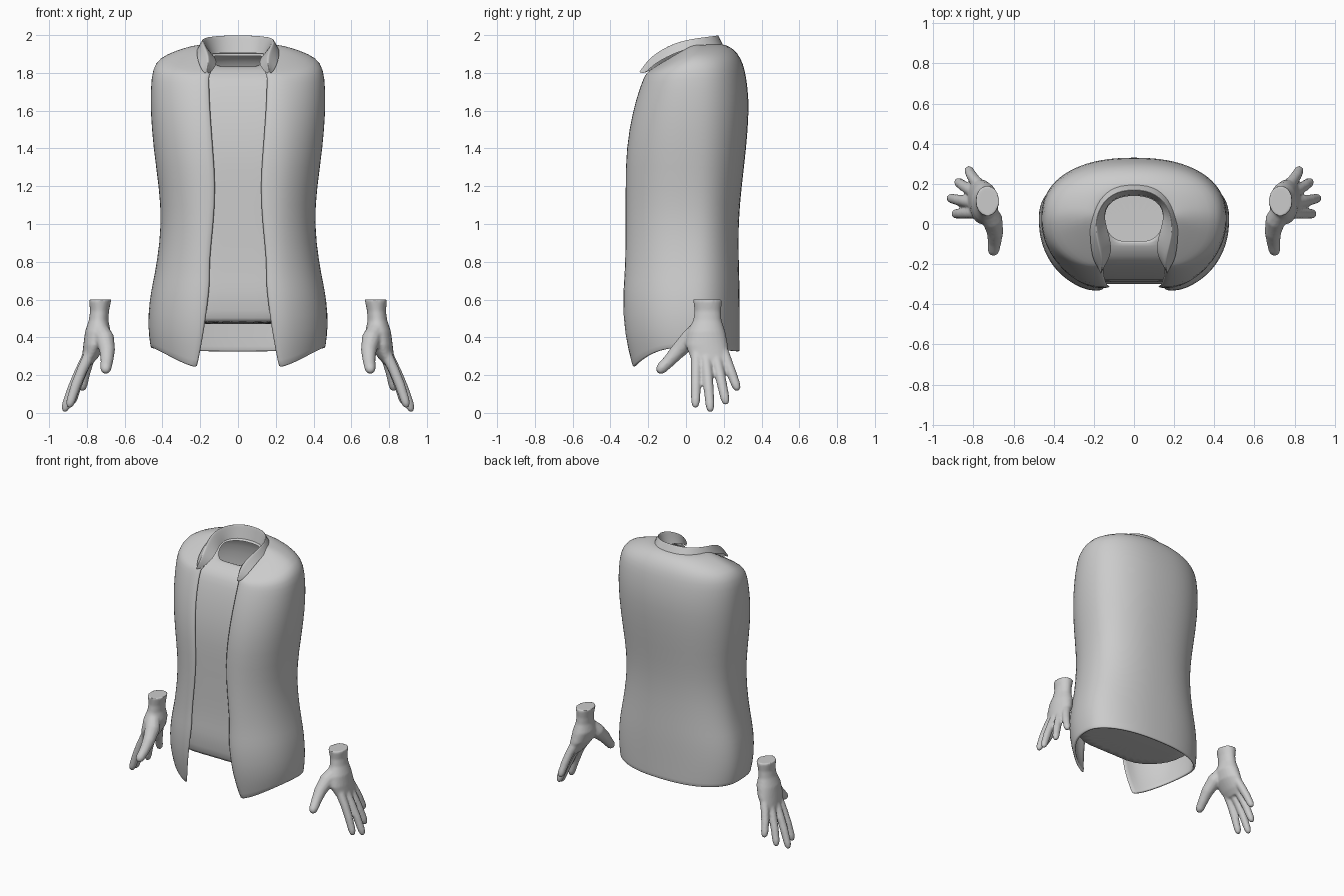
import bpy, bmesh, math
from mathutils import Vector

if "Cube" in bpy.data.objects:
    bpy.data.objects.remove(bpy.data.objects["Cube"])

grey = bpy.data.materials.new("plain_grey")
grey.diffuse_color = (0.6, 0.6, 0.6, 1)
grey.use_nodes = True
grey.node_tree.nodes["Principled BSDF"].inputs["Base Color"].default_value = grey.diffuse_color
YC = 0.03  # depth of the widest line of the torso


def make(name, bm, levels=1):
    me = bpy.data.meshes.new(name)
    bm.to_mesh(me)
    bm.free()
    me.materials.append(grey)
    for p in me.polygons:
        p.use_smooth = True
    ob = bpy.data.objects.new(name, me)
    bpy.context.collection.objects.link(ob)
    if levels:
        sub = ob.modifiers.new("smooth", 'SUBSURF')
        sub.levels = sub.render_levels = levels
    return ob


def loft(bm, rows, closed=False, cap=False):
    vs = [[bm.verts.new(p) for p in row] for row in rows]
    n = len(rows[0])
    for a, b in zip(vs, vs[1:]):
        for c in range(n if closed else n - 1):
            d = (c + 1) % n
            bm.faces.new((a[c], b[c], b[d], a[d]))
    if cap:
        bm.faces.new(vs[0])
        bm.faces.new(vs[-1][::-1])
    return vs


def section(w, back, front, edge, zb, zs, zf, power=1.0, half=18, n=2.3):
    """Rounded torso section, running from one front edge round the back to the other."""
    end = math.pi - math.asin((edge / w) ** (n / 2)) if edge else math.pi
    pts = []
    for i in range(-half, half + (1 if edge else 0)):
        t = end * i / half
        s, c = math.sin(t), math.cos(t)
        x = math.copysign(w * abs(s) ** (2 / n), s) if abs(s) > 1e-6 else 0
        k = abs(c) ** (2 / n)
        if c > 0:
            y, z = YC + (back - YC) * k, zs + (zb - zs) * k
        else:
            k = min(k * 1.1, 1)
            y, z = YC + (front - YC) * k, zs + (zf - zs) * k ** power
        pts.append((x, y, z))
    return pts


# Torso profile: height, half width, back, front, opening half width
body = [(0.6, .47, .285, -.335, .155), (0.7, .45, .283, -.328, .145),
        (0.8, .43, .28, -.322, .15), (1.0, .405, .277, -.32, .127),
        (1.2, .42, .295, -.32, .115), (1.4, .45, .32, -.318, .13),
        (1.6, .465, .335, -.282, .145), (1.72, .463, .328, -.245, .15)]

# Open jacket with pointed front hem and rounded shoulders
rows = [section(.463, .285, -.285, .22, .325, .345, .235, 3),
        section(.465, .285, -.29, .215, .335, .355, .25, 3),
        section(.48, .285, -.33, .18, .45, .46, .42, 2)]
rows += [section(w, b, f, e, z, z, z) for z, w, b, f, e in body]
rows += [section(.455, .312, -.225, .15, 1.82, 1.82, 1.77),
         section(.42, .29, -.215, .15, 1.88, 1.88, 1.79),
         section(.33, .255, -.21, .145, 1.925, 1.918, 1.80),
         section(.24, .21, -.20, .14, 1.95, 1.945, 1.81),
         section(.18, .165, -.19, .135, 1.955, 1.95, 1.82)]
bm = bmesh.new()
loft(bm, rows)
jacket = make("jacket", bm, 0)
sol = jacket.modifiers.new("cloth", 'SOLIDIFY')
sol.thickness, sol.offset = 0.018, -1
sub = jacket.modifiers.new("smooth", 'SUBSURF')
sub.levels = sub.render_levels = 1

# Shirt inside the jacket, with an open neck
rows = [section(.43, .25, -.285, 0, .47, .47, z) for z in (.478, .484)]
rows += [section(w - .035, b - .03, f + .033, 0, z, z, z) for z, w, b, f, e in body]
rows += [section(.39, .275, -.185, 0, 1.83, 1.83, 1.78),
         section(.28, .22, -.13, 0, 1.89, 1.885, 1.82),
         section(.155, .15, -.09, 0, 1.91, 1.905, 1.838),
         section(.145, .14, -.085, 0, 1.89, 1.885, 1.825)]
bm = bmesh.new()
vs = loft(bm, rows, closed=True)
bm.faces.new(vs[0])
make("shirt", bm)

# Folded collar: inner edge, fold and outer edge from the tip to the centre back
cols = [((.150, -.215, 1.795), (.165, -.250, 1.805), (.180, -.215, 1.795)),
        ((.105, -.140, 1.850), (.150, -.190, 1.895), (.210, -.170, 1.850)),
        ((.125, -.050, 1.890), (.192, -.060, 1.968), (.222, -.040, 1.915)),
        ((.160, .060, 1.900), (.188, .060, 1.990), (.212, .060, 1.940)),
        ((.100, .135, 1.905), (.115, .155, 2.002), (.135, .185, 1.945)),
        ((0, .150, 1.905), (0, .175, 2.006), (0, .200, 1.950))]
cols += [tuple((-x, y, z) for x, y, z in col) for col in cols[-2::-1]]
bm = bmesh.new()
rows = []
for k in range(3):
    rows.append([c[k] for c in cols])
    if k < 2:  # a second row near the fold keeps it crisp
        f = .75 if k == 0 else .25
        rows.append([Vector(c[k]).lerp(Vector(c[k + 1]), f) for c in cols])
loft(bm, rows)
bmesh.ops.recalc_face_normals(bm, faces=bm.faces)
make("collar", bm, 2)


# Hands: palm loft and finger tubes fused together, mirrored to the other side
def tube(bm, pts, radii, seg=12):
    pts = [Vector(p) for p in pts]
    rows = []
    for i, p in enumerate(pts):
        d = (pts[min(i + 1, len(pts) - 1)] - pts[max(i - 1, 0)]).normalized()
        u = d.cross(Vector((0, 1, 0))).normalized()
        v = d.cross(u)
        rows.append([p + radii[i] * (u * math.cos(a) + v * math.sin(a))
                     for a in (math.tau * k / seg for k in range(seg))])
    loft(bm, rows, closed=True, cap=True)


def finger(bm, base, tip, r):
    a, b = Vector(base), Vector(tip)
    bend = Vector((.008, 0, .004))
    ts = (0, .3, .6, .88, .96, 1)
    tube(bm, [a.lerp(b, t) + bend * 4 * t * (1 - t) for t in ts],
         [r * k for k in (1.15, 1.05, 1, .9, .7, .35)])


bm = bmesh.new()
palm = [(.73, .115, .60, .06, .077), (.733, .115, .54, .05, .07),
        (.738, .113, .49, .052, .075), (.742, .108, .43, .068, .10),
        (.757, .110, .36, .062, .112), (.785, .122, .29, .042, .098),
        (.80, .125, .255, .025, .08)]
loft(bm, [[(cx + rx * math.cos(a), cy + ry * math.sin(a), z)
           for a in (math.tau * k / 24 for k in range(24))]
          for cx, cy, z, rx, ry in palm], closed=True, cap=True)
for base, tip in (((.785, .055, .31), (.895, .05, .028)),
                  ((.795, .105, .30), (.920, .13, .006)),
                  ((.785, .155, .31), (.880, .213, .045)),
                  ((.765, .190, .34), (.825, .275, .118))):
    finger(bm, base, tip, .027)
tube(bm, [(.735, .07, .44), (.705, .02, .39), (.692, -.04, .33), (.694, -.09, .275),
          (.70, -.13, .235), (.702, -.145, .222), (.703, -.152, .216)],
     [.05, .052, .042, .034, .03, .022, .01])
bmesh.ops.recalc_face_normals(bm, faces=bm.faces)
hands = make("hands", bm, 0)
rem = hands.modifiers.new("fuse", 'REMESH')
rem.mode, rem.voxel_size, rem.use_smooth_shade = 'VOXEL', 0.008, True
smo = hands.modifiers.new("soften", 'SMOOTH')
smo.factor, smo.iterations = 0.5, 4
mir = hands.modifiers.new("other_side", 'MIRROR')
mir.mirror_object = jacket
mir.use_mirror_merge = False
